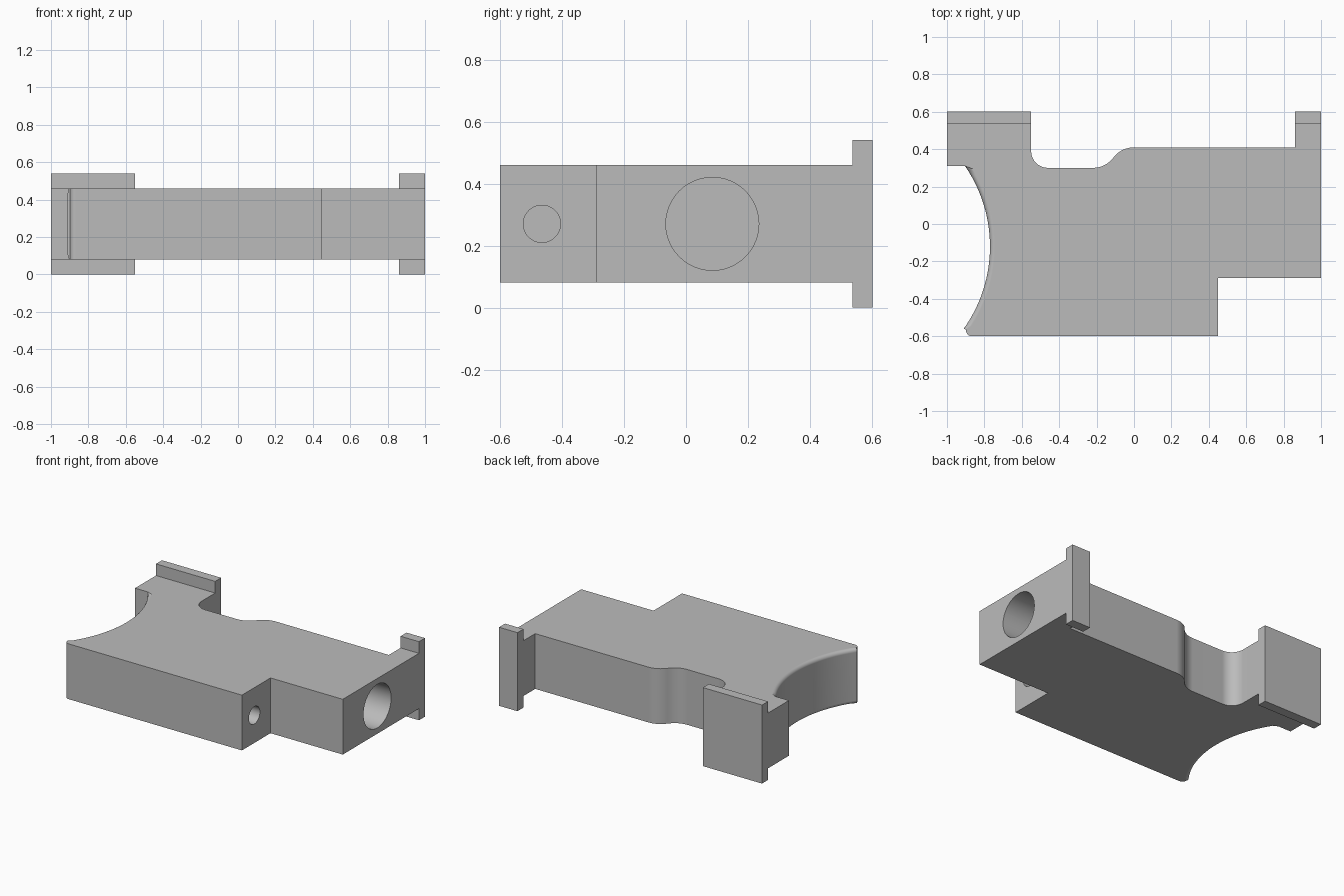
import bpy, bmesh, math
from mathutils import Vector

cube = bpy.data.objects.get("Cube")
if cube:
    bpy.data.objects.remove(cube, do_unlink=True)

GREY = (0.5, 0.5, 0.5, 1)
grey = bpy.data.materials.new("plain grey")
grey.use_nodes = True
grey.diffuse_color = GREY
grey.node_tree.nodes["Principled BSDF"].inputs["Base Color"].default_value = GREY

Z0, Z1, MID = 0.08, 0.46, 0.27
HOLLOW = Vector((-1.53, -0.12))     # centre of the curved hollow side
HOLLOW_R = 0.76


def arc(cx, cy, r, a0, a1, n):
    """Points on an arc, angles in degrees."""
    return [(cx + r * math.cos(math.radians(a0 + (a1 - a0) * i / n)),
             cy + r * math.sin(math.radians(a0 + (a1 - a0) * i / n))) for i in range(n + 1)]


def add_object(name, bm):
    mesh = bpy.data.meshes.new(name)
    bmesh.ops.recalc_face_normals(bm, faces=bm.faces)
    bm.to_mesh(mesh)
    bm.free()
    obj = bpy.data.objects.new(name, mesh)
    bpy.context.collection.objects.link(obj)
    mesh.materials.append(grey)
    return obj


def flange(name, x0, x1):
    bm = bmesh.new()
    bmesh.ops.create_cube(bm, size=1)
    bmesh.ops.scale(bm, vec=(x1 - x0, 0.065, 0.54), verts=bm.verts)
    bmesh.ops.translate(bm, vec=((x0 + x1) / 2, 0.57, 0.27), verts=bm.verts)
    return add_object(name, bm)


def drill(target, x, y, radius, depth):
    """Cut a blind round hole into a face looking towards +x."""
    bpy.ops.mesh.primitive_cylinder_add(vertices=48, radius=radius, depth=depth + 0.1,
                                        location=(x + 0.05 - depth / 2, y, MID),
                                        rotation=(0, math.pi / 2, 0))
    cutter = bpy.context.object
    cutter.name = "hole_cutter"
    cutter.hide_render = True
    cutter.data.materials.append(grey)
    mod = target.modifiers.new("hole", 'BOOLEAN')
    mod.operation, mod.solver, mod.object = 'DIFFERENCE', 'EXACT', cutter
    bpy.context.view_layer.objects.active = target
    bpy.ops.object.modifier_apply(modifier=mod.name)
    bpy.data.objects.remove(cutter, do_unlink=True)


# Plate outline, running round from the back left pad
top_a = math.degrees(math.asin((0.31 - HOLLOW.y) / HOLLOW_R))
low_a = math.degrees(math.asin((-0.56 - HOLLOW.y) / HOLLOW_R))
hollow = arc(HOLLOW.x, HOLLOW.y, HOLLOW_R, top_a, low_a, 28)
swell = math.degrees(2 * math.atan(0.5))
outline = [(-1, 0.54), (-1, 0.31)] + hollow
outline += arc(-0.868, -0.57, 0.03, 170, 270, 6)
outline += [(0.45, -0.6), (0.45, -0.29), (1, -0.29), (1, 0.54), (0.86, 0.54), (0.86, 0.41)]
outline += arc(0, 0.2725, 0.1375, 90, 90 + swell, 8)
outline += arc(-0.22, 0.4375, 0.1375, swell - 90, -90, 8)[1:]
outline += arc(-0.46, 0.39, 0.09, 270, 180, 8)
outline += [(-0.55, 0.54)]

# Plate body, with the rims of the hollow side rounded
bm = bmesh.new()
base = bm.faces.new([bm.verts.new((x, y, Z0)) for x, y in outline])
ext = bmesh.ops.extrude_face_region(bm, geom=[base])
bmesh.ops.translate(bm, vec=(0, 0, Z1 - Z0),
                    verts=[v for v in ext["geom"] if isinstance(v, bmesh.types.BMVert)])
bmesh.ops.recalc_face_normals(bm, faces=bm.faces)
on_hollow = {v for v in bm.verts if abs((v.co.xy - HOLLOW).length - HOLLOW_R) < 0.0005}
rims = [e for e in bm.edges if all(v in on_hollow for v in e.verts)
        and abs(e.verts[0].co.z - e.verts[1].co.z) < 0.001]
bmesh.ops.bevel(bm, geom=rims, offset=0.025, offset_type='OFFSET', segments=5,
                profile=0.5, affect='EDGES', clamp_overlap=False)
body = add_object("plate_body", bm)

# Bores in the right-hand faces
drill(body, 1.0, 0.085, 0.15, 0.5)
drill(body, 0.45, -0.465, 0.06, 0.3)

# Upright flanges along the back
parts = [body, flange("wide_back_flange", -1, -0.55), flange("narrow_back_flange", 0.86, 1)]

bpy.ops.object.select_all(action='DESELECT')
body.select_set(True)
bpy.context.view_layer.objects.active = body
bpy.ops.object.shade_smooth_by_angle(angle=math.radians(35))
weighted = body.modifiers.new("even_shading", 'WEIGHTED_NORMAL')
weighted.keep_sharp = True
